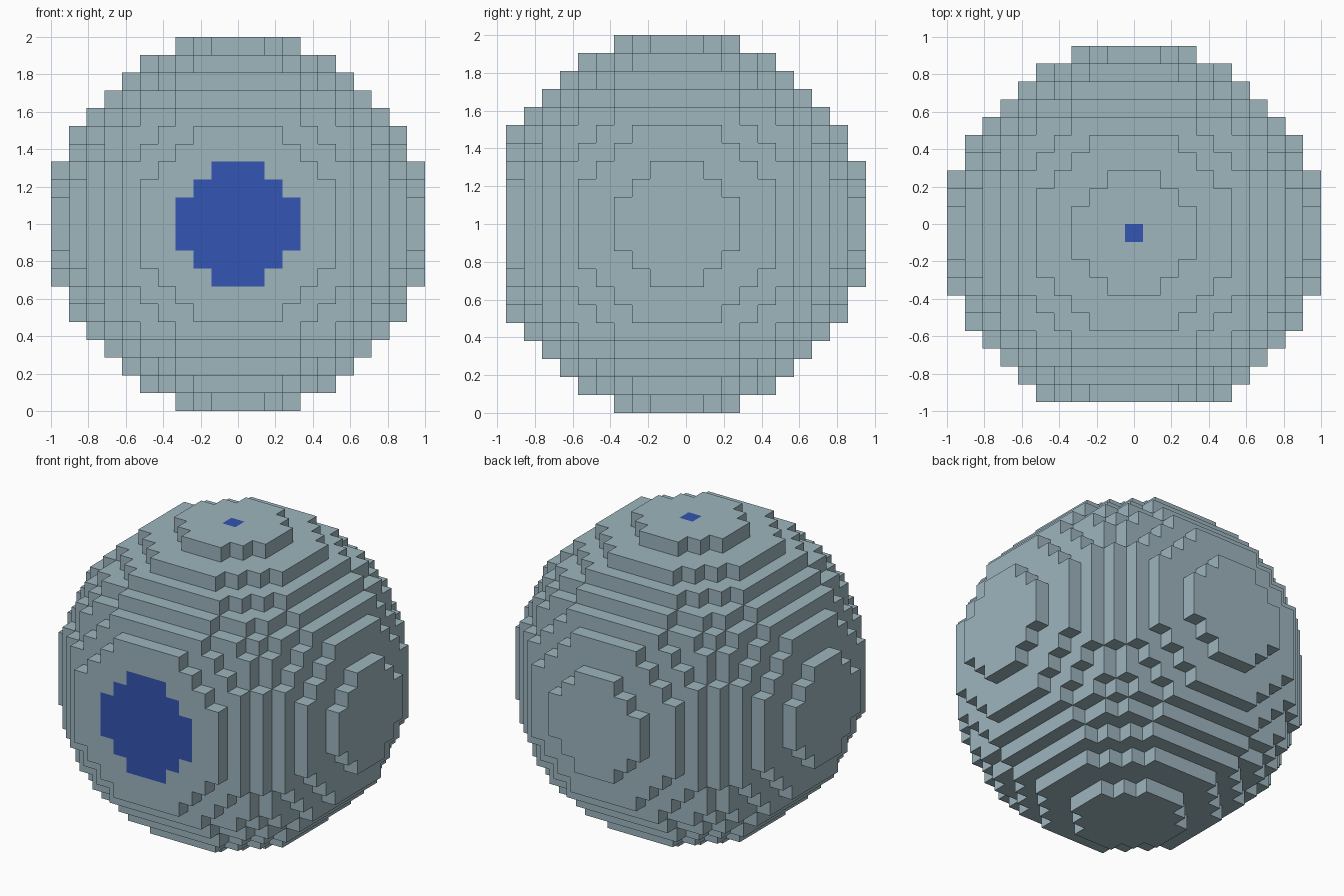
import bpy
import bmesh
from mathutils import Vector

if "Cube" in bpy.data.objects:
    bpy.data.objects.remove(bpy.data.objects["Cube"], do_unlink=True)


def make_material(name, colour):
    mat = bpy.data.materials.new(name)
    mat.use_nodes = True
    mat.diffuse_color = colour
    mat.node_tree.nodes["Principled BSDF"].inputs["Base Color"].default_value = colour
    return mat


RADIUS = 10                       # blocks either side of the middle block
STEP = 2 / (2 * RADIUS + 1)       # block size
CENTRE = Vector((0, -STEP / 2, 1))
SPAN = range(-RADIUS, RADIUS + 1)
AXES = [Vector(a) for a in ((1, 0, 0), (0, 1, 0), (0, 0, 1))]


def in_ball(p):
    return p.length_squared <= (RADIUS + 0.5) ** 2


def is_solid(p):
    # The front cap layer is left off, giving a flat face
    return in_ball(p) and p.y > -RADIUS


def is_blue(p, normal):
    # Front disc where the cap would sit, and one block on the top
    front = normal.y < 0 and p.y == 1 - RADIUS and in_ball(p + normal)
    top = normal.z > 0 and p.z == RADIUS and p.x == 0 and p.y == 0
    return front or top


# Stepped ball: one square for every exposed block side
bm = bmesh.new()
blocks = [Vector((x, y, z)) for x in SPAN for y in SPAN for z in SPAN]
for p in filter(is_solid, blocks):
    for i, axis in enumerate(AXES):
        u, v = AXES[(i + 1) % 3] / 2, AXES[(i + 2) % 3] / 2
        for side in (1, -1):
            normal = axis * side
            if is_solid(p + normal):
                continue
            mid = p + normal / 2
            corners = [mid - u - v, mid + u - v, mid + u + v, mid - u + v][::side]
            face = bm.faces.new([bm.verts.new(c * STEP + CENTRE) for c in corners])
            face.material_index = int(is_blue(p, normal))
bmesh.ops.remove_doubles(bm, verts=bm.verts, dist=STEP / 100)

mesh = bpy.data.meshes.new("stepped_ball")
bm.to_mesh(mesh)
bm.free()
mesh.materials.append(make_material("pale grey blue", (0.34, 0.465, 0.515, 1)))
mesh.materials.append(make_material("deep blue", (0.033, 0.091, 0.445, 1)))
ball = bpy.data.objects.new("stepped_ball", mesh)
bpy.context.collection.objects.link(ball)
